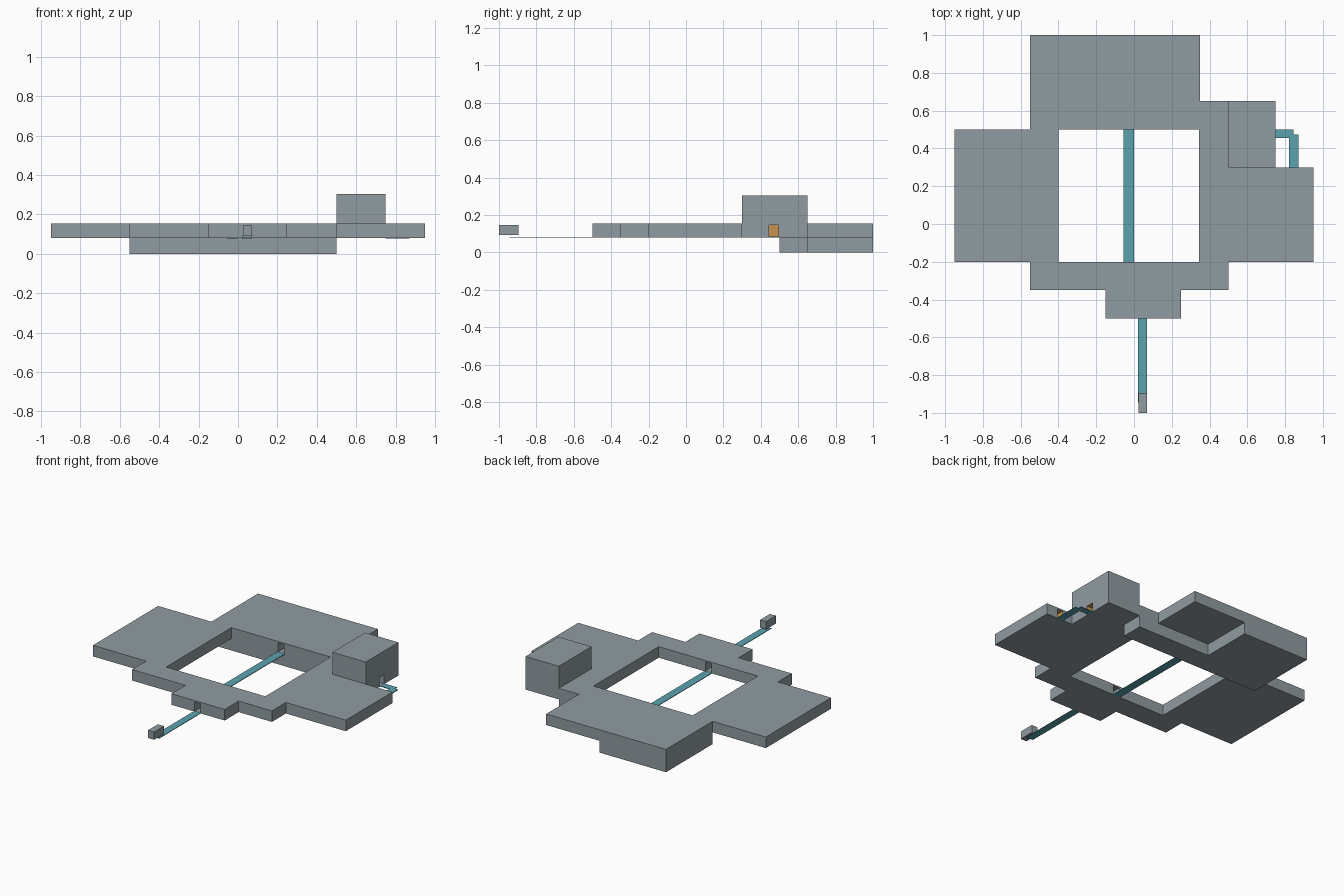
import bpy, bmesh
from mathutils import Vector

if "Cube" in bpy.data.objects:
    bpy.data.objects.remove(bpy.data.objects["Cube"])


def material(name, rgb):
    m = bpy.data.materials.new(name)
    m.diffuse_color = (*rgb, 1)
    m.use_nodes = True
    m.node_tree.nodes["Principled BSDF"].inputs["Base Color"].default_value = m.diffuse_color
    return m


GREY = material("wall_grey", (0.28, 0.332, 0.356))
TEAL = material("path_teal", (0.105, 0.36, 0.42))
ORANGE = material("door_orange", (0.565, 0.296, 0.08))


def inside(p, boxes):
    return any(all(b[2 * i] < p[i] < b[2 * i + 1] for i in range(3)) for b in boxes)


def block_solid(name, add, cut=(), mats=(GREY,), painted=()):
    """One clean shell around a union of boxes (x0,x1,y0,y1,z0,z1) minus cut boxes."""
    grid = [sorted({round(v, 4) for b in [*add, *cut] for v in b[2 * i:2 * i + 2]})
            for i in range(3)]

    def filled(c):
        if any(c[i] < 0 or c[i] >= len(grid[i]) - 1 for i in range(3)):
            return False
        p = [(grid[i][c[i]] + grid[i][c[i] + 1]) / 2 for i in range(3)]
        return inside(p, add) and not inside(p, cut)

    bm = bmesh.new()
    verts = {}

    def vert(k):
        if k not in verts:
            verts[k] = bm.verts.new([grid[i][k[i]] for i in range(3)])
        return verts[k]

    nx, ny, nz = (len(g) - 1 for g in grid)
    for c in ((x, y, z) for x in range(nx) for y in range(ny) for z in range(nz)):
        if not filled(c):
            continue
        for axis in range(3):
            for side in (0, 1):
                n = list(c)
                n[axis] += 1 if side else -1
                if filled(n):
                    continue
                u, v = (axis + 1) % 3, (axis + 2) % 3
                loop = []
                for du, dv in ((0, 0), (1, 0), (1, 1), (0, 1)):
                    k = list(c)
                    k[axis] += side
                    k[u] += du
                    k[v] += dv
                    loop.append(vert(tuple(k)))
                f = bm.faces.new(loop if side else loop[::-1])
                f.normal_update()
                # orange lining inside the painted doorways
                q = f.calc_center_median() + f.normal * 0.001
                if inside(q, painted) and f.normal.y > -0.5 and f.normal.z < 0.5:
                    f.material_index = 1
    bmesh.ops.dissolve_limit(bm, angle_limit=0.01, verts=bm.verts[:], edges=bm.edges[:],
                             delimit={'MATERIAL'})
    me = bpy.data.meshes.new(name)
    bm.to_mesh(me)
    bm.free()
    for m in mats:
        me.materials.append(m)
    ob = bpy.data.objects.new(name, me)
    bpy.context.collection.objects.link(ob)
    return ob


F, R = 0.08, 0.155      # main floor and roof heights
D0, D1 = 0.084, 0.145   # doorway sill and head

# rooms around the courtyard
rooms = [
    (-0.55, 0.35, 0.50, 1.00, F, R),     # north hall
    (-0.95, -0.40, -0.20, 0.50, F, R),   # west wing
    (0.345, 0.95, -0.20, 0.30, F, R),    # east wing
    (0.345, 0.75, 0.30, 0.65, F, R),     # tower base
    (-0.55, 0.50, -0.35, -0.20, F, R),   # south hall
    (-0.15, 0.25, -0.50, -0.35, F, R),   # entrance
    (0.50, 0.75, 0.30, 0.65, F, 0.305),  # tower
    (-0.55, 0.50, 0.50, 0.65, 0, F),     # basement passage
    (-0.55, -0.05, 0.65, 1.00, 0, F),    # basement room
]
# doorways
side_doors = [(0.65, 0.76, 0.445, 0.495, D0, D1), (0.825, 0.868, 0.20, 0.31, D0, D1)]
doors = [
    (0.025, 0.068, -0.51, -0.40, D0, D1),
    (-0.05, -0.005, -0.30, -0.19, D0, D1),
    (-0.05, -0.005, 0.49, 0.60, D0, D1),
]
block_solid("building", rooms, doors + side_doors, (GREY, ORANGE), side_doors)

# thin paths at floor level
P0, P1 = 0.079, 0.083
block_solid("courtyard_path", [(-0.055, 0.0, -0.20, 0.50, P0, P1)], mats=(TEAL,))
block_solid("entrance_path", [(0.02, 0.07, -0.945, -0.50, P0, P1)], mats=(TEAL,))
block_solid("side_path", [(0.75, 0.845, 0.455, 0.50, P0, P1),
                          (0.82, 0.87, 0.30, 0.475, P0, P1)], mats=(TEAL,))

# small gate block at the far end of the entrance path
block_solid("gate_block", [(0.025, 0.07, -1.0, -0.895, 0.092, 0.145)])
